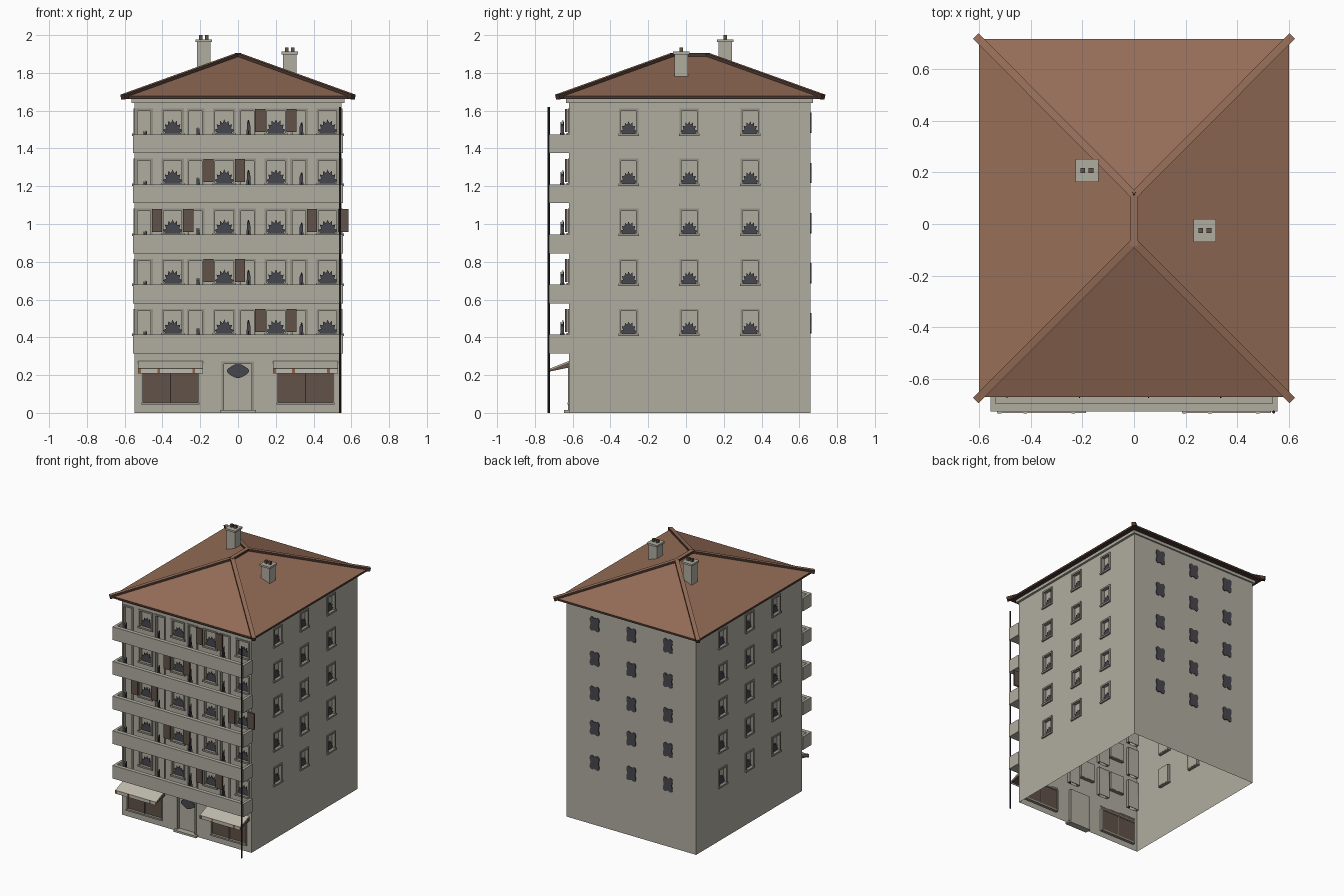
import bpy, bmesh
from math import pi, cos, sin
from mathutils import Matrix, Vector

cube = bpy.data.objects.get("Cube")
if cube:
    bpy.data.objects.remove(cube, do_unlink=True)


def material(name, r, g, b):
    lin = [((c / 255 + 0.055) / 1.055) ** 2.4 for c in (r, g, b)] + [1.0]
    m = bpy.data.materials.new(name)
    m.use_nodes = True
    m.diffuse_color = lin
    m.node_tree.nodes["Principled BSDF"].inputs["Base Color"].default_value = lin
    return m


WALL = material("stone_wall", 176, 173, 160)
TRIM = material("window_trim", 148, 145, 134)
ROOF = material("roof_tile", 150, 110, 88)
EAVE = material("dark_eave", 72, 54, 47)
WOOD = material("brown_wood", 98, 82, 72)
DARK = material("dark_foliage", 70, 70, 78)
CLOTH = material("awning_cloth", 190, 186, 172)
ORANGE = material("awning_stripe", 152, 92, 62)
IRON = material("black_iron", 40, 41, 45)


def finish(name, bm, mats, matrix=Matrix()):
    bmesh.ops.recalc_face_normals(bm, faces=bm.faces)
    bm.transform(matrix)
    mesh = bpy.data.meshes.new(name)
    bm.to_mesh(mesh)
    bm.free()
    for m in mats:
        mesh.materials.append(m)
    ob = bpy.data.objects.new(name, mesh)
    bpy.context.collection.objects.link(ob)
    return ob


def part(name, mat, shapes, matrix=Matrix()):
    """Each shape is an (x, z) outline pushed from y0 to y1."""
    bm = bmesh.new()
    for pts, y0, y1 in shapes:
        a = [bm.verts.new((x, y0, z)) for x, z in pts]
        b = [bm.verts.new((x, y1, z)) for x, z in pts]
        bm.faces.new(a)
        bm.faces.new(b[::-1])
        for i in range(len(a)):
            bm.faces.new((a[i - 1], b[i - 1], b[i], a[i]))
    return finish(name, bm, [mat], matrix)


def box(x0, x1, y0, y1, z0, z1):
    return [(x0, z0), (x1, z0), (x1, z1), (x0, z1)], y0, y1


def frame(o, w=0.008, out=-0.006, depth=0.024):
    x0, x1, z0, z1 = o
    e = 0.004
    return [box(x0 - e, x0 + w, out, depth, z0, z1), box(x1 - w, x1 + e, out, depth, z0, z1),
            box(x0 - e, x1 + e, out, depth, z1 - w, z1 + e)]


def bush(u, z, w, h, y, n=7):
    pts = []
    for i in range(2 * n + 1):
        a = pi * (1 - i / (2 * n))
        r = 1 if i % 2 else 0.74
        pts.append((u + cos(a) * r * w / 2, z + sin(a) * r * h))
    return pts, y, y + 0.004


def blob(u, z, w, h, y, wave, n=32):
    pts = []
    for i in range(n):
        a = 2 * pi * i / n
        r = 1 - wave * cos(4 * a)
        pts.append((u + cos(a) * r * w, z + sin(a) * r * h))
    return pts, y, y + 0.006


def wall(name, u0, u1, openings, matrix):
    """Thin wall sheet with rectangular openings left out."""
    us = sorted({u0, u1, *(v for o in openings for v in o[:2])})
    zs = sorted({0, TOP, *(v for o in openings for v in o[2:])})
    bm = bmesh.new()
    grid = [[bm.verts.new((u, 0, z)) for z in zs] for u in us]
    for i in range(len(us) - 1):
        for j in range(len(zs) - 1):
            u, z = (us[i] + us[i + 1]) / 2, (zs[j] + zs[j + 1]) / 2
            if not any(o[0] < u < o[1] and o[2] < z < o[3] for o in openings):
                bm.faces.new((grid[i][j], grid[i + 1][j], grid[i + 1][j + 1], grid[i][j + 1]))
    bmesh.ops.delete(bm, geom=[v for v in bm.verts if not v.link_faces], context='VERTS')
    finish(name, bm, [WALL], matrix)


# Layout
TOP, W, FRONT, BACK = 1.66, 0.548, -0.62, 0.66
STEP = 0.265
FLOORS = [0.315 + STEP * i for i in range(5)]
FRONT_M = Matrix.Translation((0, FRONT, 0))
RIGHT_M = Matrix.Translation((W, 0, 0)) @ Matrix.Rotation(pi / 2, 4, 'Z')
LEFT_M = Matrix.Translation((-W, 0, 0)) @ Matrix.Rotation(-pi / 2, 4, 'Z')
BACK_M = Matrix.Translation((0, BACK, 0)) @ Matrix.Rotation(pi, 4, 'Z')
BAYS = [-0.346 + 0.2735 * i for i in range(4)]

# Front wall openings
doors = [(c - 0.194, c - 0.109, f + 0.015, f + 0.232) for f in FLOORS for c in
         (b + 0.0 for b in BAYS)]
doors = [(a + 0.0, b + 0.0, z0, z1) for a, b, z0, z1 in doors]
windows = [(c - 0.056, c + 0.056, f + 0.1, f + 0.232) for f in FLOORS for c in BAYS]
shops = [(s * 0.357 - 0.15, s * 0.357 + 0.15, 0.05, 0.215) for s in (-1, 1)]
entry = (-0.083, 0.08, 0, 0.268)
wall("front_wall", -W, W, doors + windows + shops + [entry], FRONT_M)


def glaze(name, openings, matrix, sill=True):
    part(name + "_panes", WALL, [box(a, b, 0.02, 0.024, c, d) for a, b, c, d in openings], matrix)
    part(name + "_frames", TRIM, [s for o in openings for s in frame(o)], matrix)
    if sill:
        part(name + "_sills", TRIM, [box(a - 0.006, b + 0.006, -0.012, 0.022, c - 0.006, c + 0.007)
                                     for a, b, c, d in openings], matrix)


glaze("balcony_door", doors, FRONT_M, False)
glaze("front_window", windows, FRONT_M)
glaze("entrance_door", [entry], FRONT_M, False)
part("front_window_plants", DARK, [bush((o[0] + o[1]) / 2, o[2] + 0.007, 0.105, 0.072, 0.012)
                                   for o in windows], FRONT_M)
part("entrance_plaque", DARK, [blob(0, 0.222, 0.055, 0.035, 0.012, -0.06)], FRONT_M)
part("entrance_step", WALL, [box(-0.095, 0.095, -0.025, 0.02, 0, 0.015)], FRONT_M)

# Plants standing on the balconies
for f in FLOORS:
    for i, b in enumerate(BAYS):
        u, h = b - 0.145 + 0.006 * (i % 2), (0.115, 0.13, 0.175, 0.16)[i]
        for k in range(2):
            turn = Matrix.Translation((u, FRONT - 0.035, 0)) @ Matrix.Rotation(k * pi / 2, 4, 'Z')
            part("balcony_plant", DARK, [bush(0, f + 0.015, 0.04, h, -0.002, 4)], turn)

# Side walls with sill windows
for name, M, s, lo, hi in (("right", RIGHT_M, 1, FRONT, BACK), ("left", LEFT_M, -1, -BACK, -FRONT)):
    opens = [(s * y - 0.048, s * y + 0.048, f + 0.097, f + 0.232)
             for f in FLOORS for y in (-0.304, 0.017, 0.34)]
    wall(name + "_wall", lo, hi, opens, M)
    glaze(name + "_window", opens, M)
    part(name + "_window_plants", DARK, [bush((o[0] + o[1]) / 2, o[2] + 0.007, 0.09, 0.065, 0.012)
                                         for o in opens], M)

# Back wall with dark leaf shaped panels
wall("back_wall", -W, W, [], BACK_M)
part("back_panels", DARK, [blob(u, f + 0.16, 0.042, 0.057, -0.005, 0.2)
                           for f in FLOORS for u in (-0.31, 0, 0.31)], BACK_M)

# Balconies: floor, front parapet and two ends
for f in FLOORS:
    z = f + 0.1
    part("balcony", WALL, [box(-0.555, 0.555, -0.105, 0, f, f + 0.015),
                           box(-0.555, 0.555, -0.105, -0.075, f + 0.015, z),
                           box(-0.555, -0.535, -0.075, 0, f + 0.015, z),
                           box(0.535, 0.555, -0.075, 0, f + 0.015, z)], FRONT_M)

# Open shutters
shutters = []
for f, bays in zip(FLOORS, ([2], [1], [0, 3], [1], [2])):
    for i in bays:
        for s in (-1, 1):
            c = BAYS[i] + s * 0.083
            shutters.append(box(c - 0.027, c + 0.027, -0.02, -0.008, f + 0.112, f + 0.234))
part("shutters", WOOD, shutters, FRONT_M)

# Shop fronts and awnings
part("shop_panels", WOOD, [box(a + k * 0.152, a + k * 0.152 + 0.148, 0.012, 0.02, c, d)
                           for a, b, c, d in shops for k in (0, 1)], FRONT_M)
part("shop_frames", TRIM, [s for o in shops for s in frame(o, 0.005)]
     + [box(a - 0.004, b + 0.004, -0.008, 0.022, c - 0.006, c + 0.006) for a, b, c, d in shops]
     + [box((a + b) / 2 - 0.002, (a + b) / 2 + 0.002, 0, 0.022, c, d) for a, b, c, d in shops], FRONT_M)
SIDE = Matrix.Rotation(pi / 2, 4, 'Z')
top_pts = [(-0.62, 0.275), (-0.728, 0.232), (-0.728, 0.224), (-0.62, 0.267)]
under_pts = [(-0.62, 0.267), (-0.726, 0.225), (-0.726, 0.218), (-0.62, 0.24)]
for c in (-0.357, 0.357):
    part("awning_top", CLOTH, [(top_pts, -c - 0.172, -c + 0.172)], SIDE)
    part("awning_underside", WOOD, [(under_pts, -c - 0.173, -c + 0.173)], SIDE)
    part("awning_valance", CLOTH, [box(c - 0.172, c + 0.172, -0.73, -0.726, 0.208, 0.234)])
    part("awning_stripes", ORANGE, [box(c + d, c + d + 0.014, -0.732, -0.73, 0.21, 0.234)
                                    for d in (-0.17, -0.07, 0.115)])

# Drain pipe
bm = bmesh.new()
bmesh.ops.create_cone(bm, cap_ends=True, segments=8, radius1=0.006, radius2=0.006, depth=1.62)
finish("drain_pipe", bm, [IRON], Matrix.Translation((0.54, -0.727, 0.81)))

# Cornice and roof
part("cornice", WALL, [box(-0.565, 0.565, FRONT - 0.015, BACK + 0.012, 1.64, 1.665)])
part("eave", EAVE, [box(-0.6, 0.6, -0.67, 0.715, 1.662, 1.677)])
corners = [Vector((x, y, 1.677)) for x, y in ((-0.6, -0.67), (0.6, -0.67), (0.6, 0.715), (-0.6, 0.715))]
ridge = [Vector((0, -0.07, 1.893)), Vector((0, 0.112, 1.893))]
bm = bmesh.new()
a, b, c, d, r0, r1 = [bm.verts.new(v) for v in corners + ridge]
for f in ((a, b, r0), (b, c, r1, r0), (c, d, r1), (d, a, r0, r1), (d, c, b, a)):
    bm.faces.new(f)
finish("hipped_roof", bm, [ROOF])

# Hip and ridge caps: tiled on top, dark on the sides
for p, q in zip(corners + ridge[:1], (ridge[0], ridge[0], ridge[1], ridge[1], ridge[1])):
    way = (q - p).normalized()
    start = p - way * 0.015
    length = (q - start).length
    M = Matrix.Translation(start) @ way.to_track_quat('X', 'Z').to_matrix().to_4x4()
    cap = part("roof_cap", ROOF, [box(0, length, -0.015, 0.015, -0.014, 0.012)], M)
    cap.data.materials.append(EAVE)
    for f in cap.data.polygons:
        f.material_index = 0 if f.normal.z > 0.6 else 1

# Chimneys with paired pots
for x, y, z0, z1 in ((-0.182, 0.207, 1.76, 1.978), (0.274, -0.025, 1.74, 1.912)):
    part("chimney", WALL, [box(x - 0.036, x + 0.036, y - 0.036, y + 0.036, z0, z1),
                           box(x - 0.044, x + 0.044, y - 0.044, y + 0.044, z1 - 0.014, z1)])
    part("chimney_pots", WOOD, [box(x + s * 0.016 - 0.009, x + s * 0.016 + 0.009,
                                    y - 0.009, y + 0.009, z1, z1 + 0.022) for s in (-1, 1)])
